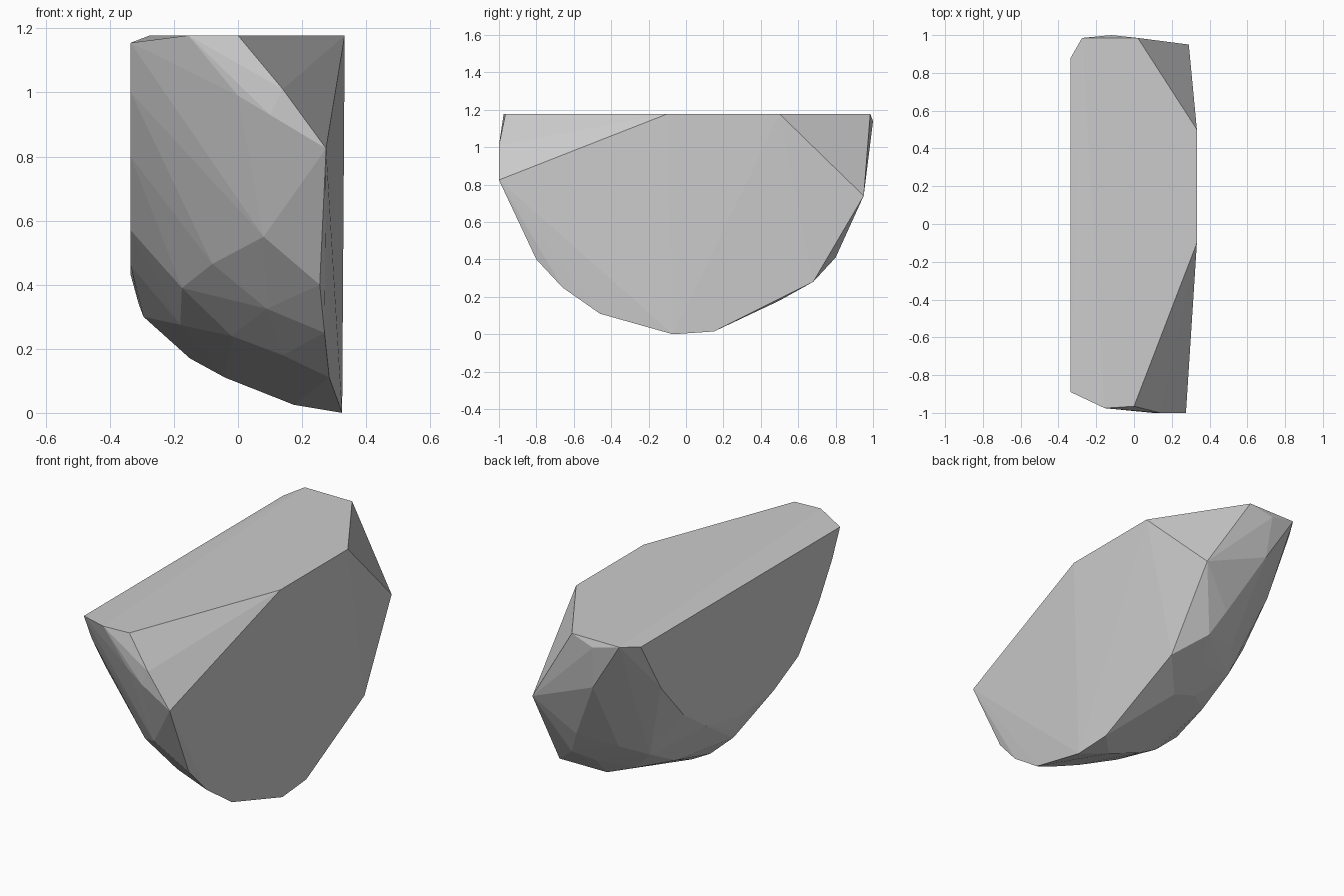
import bpy
import bmesh
import math

# Remove the default cube
default_cube = bpy.data.objects.get("Cube")
if default_cube:
    bpy.data.objects.remove(default_cube, do_unlink=True)

TOP = 1.178


def at_x(x, profile):
    """Place a (y, z) profile on the plane with the given x."""
    return [(x, y, z) for y, z in profile]


def both_ends(points):
    """Repeat points on the front and the back end."""
    return [(x, side * y, z) for x, y, z in points for side in (-1, 1)]


def make_material(name, colour):
    material = bpy.data.materials.new(name)
    material.use_nodes = True
    material.diffuse_color = colour
    shader = material.node_tree.nodes["Principled BSDF"]
    shader.inputs["Base Color"].default_value = colour
    return material


def make_hull(name, points, material):
    """Wrap points in a faceted convex shell."""
    bm = bmesh.new()
    for point in points:
        bm.verts.new(point)
    result = bmesh.ops.convex_hull(bm, input=bm.verts[:])
    unused = {g for g in result["geom_interior"] + result["geom_unused"]
              if isinstance(g, bmesh.types.BMVert)}
    bmesh.ops.delete(bm, geom=list(unused), context="VERTS")
    bmesh.ops.dissolve_limit(bm, angle_limit=math.radians(0.5),
                             verts=bm.verts[:], edges=bm.edges[:])
    bmesh.ops.recalc_face_normals(bm, faces=bm.faces[:])
    mesh = bpy.data.meshes.new(name)
    bm.to_mesh(mesh)
    bm.free()
    mesh.materials.append(material)
    shell = bpy.data.objects.new(name, mesh)
    bpy.context.collection.objects.link(shell)
    return shell


# Flat top with two clipped corners
top_outline = [(-0.155, -0.975), (0, -0.965), (0.333, -0.1),
               (0.333, 0.5), (0.02, 0.985), (-0.275, 0.985)]
top_face = [(x, y, TOP) for x, y in top_outline]

# Large half-round side
large_side = [(0.275, -1, 0.825), (0.255, -0.8, 0.4), (0.27, -0.66, 0.25),
              (0.285, -0.46, 0.11), (0.325, -0.07, 0), (0.32, 0.15, 0.015),
              (0.31, 0.68, 0.28), (0.29, 0.95, 0.74)]

# Smaller half-round side
small_side = at_x(-0.335, [(-0.89, 1.155), (-0.82, 1), (-0.7, 0.8),
                           (-0.52, 0.57), (-0.3, 0.46), (0, 0.43),
                           (0.3, 0.49), (0.5, 0.63), (0.7, 0.855),
                           (0.88, 1.155)])

# Facets of the rounded ends
end_facets = both_ends([(0.08, 0.86, 0.55), (-0.08, 0.71, 0.465),
                        (-0.175, 0.57, 0.39), (0.09, 0.67, 0.325),
                        (-0.02, 0.48, 0.24), (0.14, 0.5, 0.18),
                        (-0.18, 0.35, 0.275)])

# Keel line under the belly
keel = [(x, 0, z) for x, z in [(-0.31, 0.34), (-0.295, 0.3), (-0.15, 0.17),
                               (-0.04, 0.11), (0.175, 0.025)]]

# Upper lips of the front and back ends
front_lip = [(0.14, -1, 1.01), (0, -0.985, 0.99), (0.1, -1, 0.93)]
back_lip = [(-0.12, 1, 1.14), (-0.1, 0.97, 0.9), (0.15, 0.8, 0.41)]

grey = make_material("stone_grey", (0.6, 0.6, 0.6, 1))
make_hull("faceted_half_round_block",
          top_face + large_side + small_side + end_facets + keel
          + front_lip + back_lip, grey)
